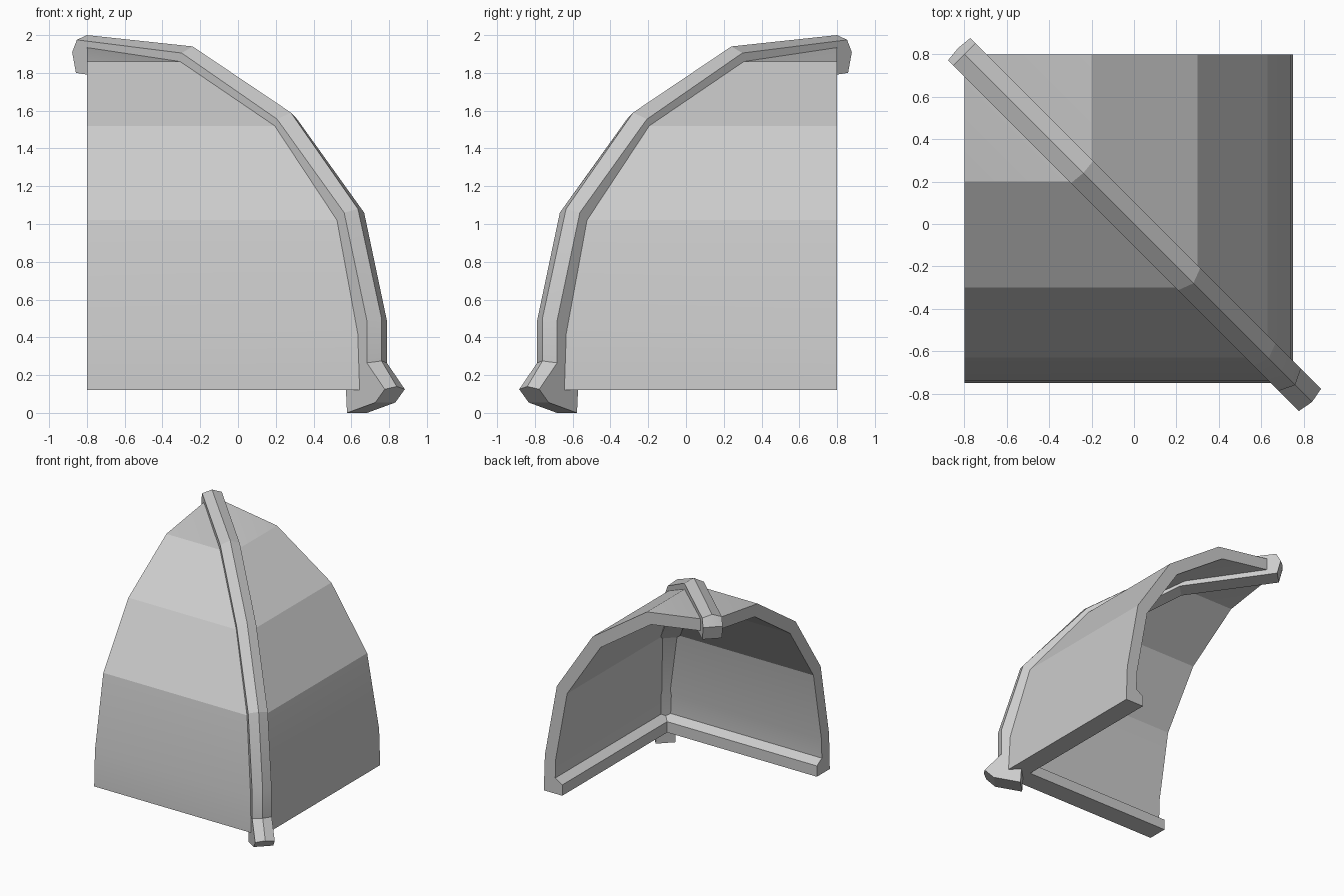
import bpy
import bmesh
from mathutils import Vector

cube = bpy.data.objects.get("Cube")
if cube:
    bpy.data.objects.remove(cube, do_unlink=True)


def make_material(name, value):
    mat = bpy.data.materials.new(name)
    mat.use_nodes = True
    colour = (value, value, value, 1)
    mat.diffuse_color = colour
    mat.node_tree.nodes["Principled BSDF"].inputs["Base Color"].default_value = colour
    return mat


def loft(name, rings, mat):
    """Skin matching closed rings of points and cap both ends."""
    bm = bmesh.new()
    rows = [[bm.verts.new(p) for p in ring] for ring in rings]
    for a, b in zip(rows, rows[1:]):
        for i in range(len(a)):
            j = (i + 1) % len(a)
            bm.faces.new((a[i], a[j], b[j], b[i]))
    bm.faces.new(rows[0])
    bm.faces.new(rows[-1][::-1])
    bmesh.ops.remove_doubles(bm, verts=bm.verts, dist=0.0005)
    bmesh.ops.recalc_face_normals(bm, faces=bm.faces)
    mesh = bpy.data.meshes.new(name)
    bm.to_mesh(mesh)
    bm.free()
    mesh.materials.append(mat)
    obj = bpy.data.objects.new(name, mesh)
    bpy.context.collection.objects.link(obj)
    bpy.ops.object.select_all(action='DESELECT')
    obj.select_set(True)
    bpy.context.view_layer.objects.active = obj
    bpy.ops.object.shade_smooth_by_angle(angle=0.28)
    return obj


def inset_profile(points, depth):
    """Offset an open profile to its inner side with mitred corners."""
    pts = [Vector(p) for p in points]
    normals = []
    for a, b in zip(pts, pts[1:]):
        d = (b - a).normalized()
        normals.append(Vector((-d.y, d.x)))
    result = []
    for i, p in enumerate(pts):
        n0 = normals[max(i - 1, 0)]
        n1 = normals[min(i, len(normals) - 1)]
        result.append(p + (n0 + n1) * depth / (1 + n0.dot(n1)))
    return result


grey = make_material("plain grey", 0.6)

# Curved roof shell: one wall section swept round the mitred corner
END = 0.8
outer = [(0.75, 0.12), (0.74, 0.42), (0.63, 1.02),
         (0.30, 1.52), (-0.20, 1.86), (-END, 1.95)]
inner = [tuple(p) for p in inset_profile(outer, 0.1)]
inner[-1] = (-END, inner[-1][1])
lip = [(0.645, 0.25), (0.58, 0.21), (0.58, 0.12)]
section = outer + inner[:0:-1] + lip
loft("roof_shell", [
    [(r, END, z) for r, z in section],
    [(r, -r, z) for r, z in section],
    [(-END, -r, z) for r, z in section],
], grey)

# Ridge beam: stations of shoulder, crest and underside along the diagonal
HALF = 0.053
stations = [
    ((0.83, 0.125), (0.84, 0.14), (0.78, 0.055)),
    ((0.735, 0.265), (0.76, 0.275), (0.63, 0.0)),
    ((0.735, 0.49), (0.76, 0.50), (0.61, 0.45)),
    ((0.615, 1.06), (0.635, 1.08), (0.50, 0.96)),
    ((0.26, 1.555), (0.28, 1.59), (0.18, 1.39)),
    ((-0.245, 1.905), (-0.24, 1.94), (-0.26, 1.72)),
    ((-0.80, 1.975), (-0.80, 2.0), (-0.74, 1.79)),
    ((-0.825, 1.91), (-0.83, 1.915), (-0.805, 1.80)),
]


def across(point, side):
    u, z = point
    return (u + side * HALF, -u + side * HALF, z)


loft("ridge_beam", [
    [across(under, -1), across(shoulder, -1), across(crest, 0),
     across(shoulder, 1), across(under, 1)]
    for shoulder, crest, under in stations
], grey)
